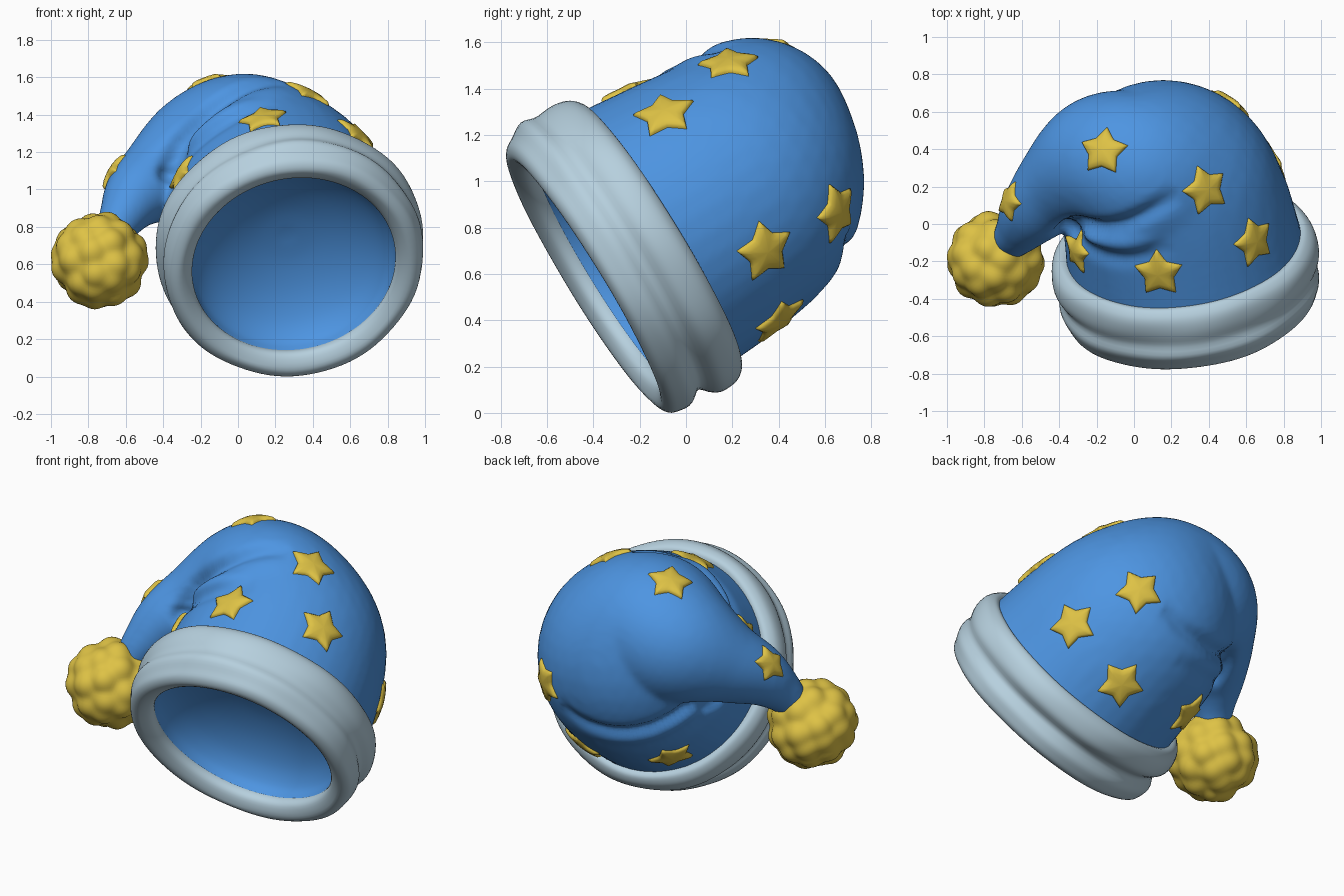
import bpy, bmesh, math
from mathutils import Vector, Matrix
from mathutils.bvhtree import BVHTree
from mathutils.kdtree import KDTree

if "Cube" in bpy.data.objects:
    bpy.data.objects.remove(bpy.data.objects["Cube"])


def material(name, color):
    m = bpy.data.materials.new(name)
    m.use_nodes = True
    m.diffuse_color = (*color, 1)
    bsdf = next(n for n in m.node_tree.nodes if n.type == 'BSDF_PRINCIPLED')
    bsdf.inputs["Base Color"].default_value = (*color, 1)
    bsdf.inputs["Roughness"].default_value = 0.7
    return m


BLUE = material("blue felt", (0.075, 0.30, 0.76))
GOLD = material("gold felt", (0.73, 0.54, 0.06))
GREY = material("pale grey fleece", (0.47, 0.63, 0.73))

# Opening of the hat: centre, axis and local frame
CENTRE = Vector((0.28, -0.25, 0.68))
AXIS = Vector((-0.12, 0.85, 0.52)).normalized()
FRAME = Matrix.Translation(CENTRE) @ AXIS.to_track_quat('Z', 'Y').to_matrix().to_4x4()


def spline(points, steps):
    """Smooth curve through points of any dimension."""
    p = [Vector(q) for q in points]
    p = [2 * p[0] - p[1]] + p + [2 * p[-1] - p[-2]]
    out = []
    for a, b, c, d in zip(p, p[1:], p[2:], p[3:]):
        for i in range(steps):
            t = i / steps
            out.append(0.5 * (2 * b + (c - a) * t + (2 * a - 5 * b + 4 * c - d) * t**2
                              + (3 * b - a - 3 * c + d) * t**3))
    return out + [p[-2]]


def finish(bm, name, mat):
    mesh = bpy.data.meshes.new(name)
    bm.to_mesh(mesh)
    bm.free()
    mesh.materials.clear()
    mesh.materials.append(mat)
    mesh.shade_smooth()
    obj = bpy.data.objects.new(name, mesh)
    bpy.context.collection.objects.link(obj)
    return obj


def bridge(bm, rings):
    for r0, r1 in zip(rings, rings[1:]):
        for i in range(len(r0)):
            j = (i + 1) % len(r0)
            bm.faces.new((r0[i], r1[i], r1[j], r0[j]))


def lathe(name, profile, mat, shape=None, segments=96):
    """Turn (height, radius) points around the hat axis."""
    bm = bmesh.new()
    rings = []
    for h, r in spline(profile, 4):
        ring = []
        for i in range(segments):
            a = math.tau * i / segments
            rr = max(0, r + (shape(h, r, a) if shape else 0))
            ring.append(bm.verts.new(FRAME @ Vector((rr * math.cos(a), rr * math.sin(a), h))))
        rings.append(ring)
    bridge(bm, rings)
    bmesh.ops.remove_doubles(bm, verts=bm.verts[:], dist=0.0005)
    return finish(bm, name, mat)


# Hat body: spheres along the drooping spine and the folds, fused into one skin
spine = [(0.28, -0.21, 0.71, 0.64), (0.225, 0.06, 0.87, 0.61), (0.165, 0.20, 0.98, 0.57),
         (0.03, 0.285, 1.185, 0.435), (-0.16, 0.325, 1.17, 0.365), (-0.38, 0.215, 1.075, 0.25),
         (-0.53, 0.075, 0.98, 0.18), (-0.61, -0.03, 0.87, 0.13), (-0.66, -0.09, 0.78, 0.10)]
upper_fold = [(-0.27, 0.10, 1.20, 0.04), (-0.18, 0.09, 1.34, 0.08), (-0.02, 0.11, 1.46, 0.09),
              (0.14, 0.17, 1.50, 0.08), (0.28, 0.25, 1.48, 0.03)]
lower_fold = [(-0.30, 0.02, 1.14, 0.04), (-0.20, -0.05, 1.26, 0.07), (-0.02, -0.08, 1.38, 0.08),
              (0.15, -0.02, 1.44, 0.06), (0.28, 0.04, 1.45, 0.02)]
bm = bmesh.new()
for path in (spine, upper_fold, lower_fold):
    for x, y, z, r in spline(path, 11):
        bmesh.ops.create_icosphere(bm, subdivisions=4 if r > 0.15 else 3, radius=r,
                                   matrix=Matrix.Translation((x, y, z)))
blank = finish(bm, "hat_blank", BLUE)
remesh = blank.modifiers.new("fuse", 'REMESH')
remesh.mode = 'VOXEL'
remesh.voxel_size = 0.018
soften = blank.modifiers.new("soften", 'SMOOTH')
soften.factor = 0.5
soften.iterations = 6
bpy.context.view_layer.update()
fused = bpy.data.meshes.new_from_object(blank.evaluated_get(bpy.context.evaluated_depsgraph_get()))
bpy.data.objects.remove(blank)
bm = bmesh.new()
bm.from_mesh(fused)


# Creases pressed into the skin around the inside of the bend
def crease(points, depth, width):
    skin = BVHTree.FromBMesh(bm)
    path = [skin.find_nearest(p)[0] for p in spline(points, 10)]
    tree = KDTree(len(path))
    for i, p in enumerate(path):
        tree.insert(p, i)
    tree.balance()
    bm.normal_update()
    moves = []
    for v in bm.verts:
        _, i, dist = tree.find(v.co)
        if dist < 3 * width:
            taper = math.sin(math.pi * i / (len(path) - 1)) ** 0.6 if 0 < i < len(path) - 1 else 0
            moves.append((v, v.normal * depth * taper * math.exp(-(dist / width) ** 2)))
    for v, move in moves:
        v.co -= move
    for _ in range(2):
        bmesh.ops.smooth_vert(bm, verts=[v for v, _ in moves], factor=0.5,
                              use_axis_x=True, use_axis_y=True, use_axis_z=True)


crease([(0.24, 0.17, 1.56), (0.10, 0.09, 1.53), (-0.05, 0.02, 1.46), (-0.20, 0.01, 1.34),
        (-0.29, 0.06, 1.18), (-0.35, 0.22, 0.98), (-0.30, 0.40, 0.87), (-0.05, 0.57, 0.73),
        (0.20, 0.66, 0.72), (0.36, 0.66, 0.80)], 0.065, 0.05)
crease([(0.20, -0.11, 1.45), (0.05, -0.17, 1.40), (-0.15, -0.16, 1.28), (-0.30, -0.06, 1.13),
        (-0.36, 0.10, 0.95), (-0.28, 0.30, 0.78), (-0.05, 0.48, 0.62), (0.20, 0.57, 0.58)], 0.025, 0.05)

# Cut the front open inside the brim
bmesh.ops.bisect_plane(bm, geom=bm.verts[:] + bm.edges[:] + bm.faces[:],
                       plane_co=CENTRE, plane_no=AXIS, clear_inner=True)
surface = BVHTree.FromBMesh(bm)
finish(bm, "hat_body", BLUE)

# Lining: a shallow dish set just behind the rim
lathe("lining", [(-0.13, 0.555), (-0.06, 0.535), (0.02, 0.46), (0.09, 0.33), (0.135, 0.17), (0.15, 0)], BLUE)


# Brim: two soft rolls, grooved at the bottom and full at the top
def groove(h, r, a):
    if r < 0.61:
        return 0
    low = 0.5 - 0.5 * math.sin(a)
    dip = math.exp(-((h + 0.045) / 0.045) ** 2)
    swell = math.exp(-((h + 0.09) / 0.06) ** 2)
    wobble = 0.003 * math.sin(5 * a + 9 * h) + 0.002 * math.sin(9 * a - 14 * h)
    return wobble - dip * (0.012 + 0.043 * low) + 0.03 * swell * (1 - low) ** 3


lathe("brim", [(-0.04, 0.61), (-0.09, 0.575), (-0.14, 0.549), (-0.185, 0.56), (-0.22, 0.62),
               (-0.2, 0.67), (-0.15, 0.69), (-0.08, 0.705), (0, 0.715), (0.06, 0.718),
               (0.11, 0.71), (0.145, 0.69), (0.168, 0.655), (0.155, 0.61)], GREY, groove)


# Puffy stars laid onto the hat surface
def star(name, position, size=0.142):
    at, normal, _, _ = surface.find_nearest(Vector(position))
    up = (AXIS - normal * AXIS.dot(normal)).normalized()
    side = up.cross(normal)
    corners = []
    for k in range(10):
        a, r = math.pi / 2 + k * math.pi / 5, size * (0.6 if k % 2 else 1)
        corners.append(Vector((r * math.cos(a), r * math.sin(a))))
    outline = [corners[k].lerp(corners[(k + 1) % 10], t / 4) for k in range(10) for t in range(4)]
    bm = bmesh.new()
    rings = []
    for scale, height in ((1, -0.02), (0.98, 0.008), (0.88, 0.018), (0.6, 0.023), (0.3, 0.025), (0.05, 0.026)):
        ring = []
        for p in outline:
            spot = surface.find_nearest(at + (side * p.x + up * p.y) * scale)[0]
            ring.append(bm.verts.new(spot + normal * height))
        rings.append(ring)
    bridge(bm, rings)
    bm.faces.new(rings[-1])
    bmesh.ops.recalc_face_normals(bm, faces=bm.faces[:])
    finish(bm, name, GOLD)


spots = [(0.13, -0.27, 1.39), (0.67, -0.10, 1.32), (0.40, 0.18, 1.54), (-0.15, 0.38, 1.53),
         (0.80, 0.38, 0.68), (0.50, 0.64, 0.87), (0.43, 0.40, 0.40), (-0.10, 0.30, 0.48)]
for i, spot in enumerate(spots):
    star(f"star_{i + 1}", spot)
star("fold_star", (-0.33, -0.15, 1.09), 0.125)
star("tail_star", (-0.66, 0.12, 1.09), 0.12)

# Pompom covered in rounded tufts
bm = bmesh.new()
bmesh.ops.create_icosphere(bm, subdivisions=5, radius=1)
tufts = []
for i in range(42):
    z, a = 1 - (2 * i + 1) / 42, i * math.pi * (3 - math.sqrt(5)) + 0.25 * math.sin(5 * i)
    s = math.sqrt(1 - z * z)
    tufts.append(Vector((s * math.cos(a), s * math.sin(a), z)))
for v in bm.verts:
    d = v.co.normalized()
    near = min((d - t).length for t in tufts)
    v.co = d * (0.268 - 0.036 * min(1, (near / 0.35) ** 2))
for _ in range(3):
    bmesh.ops.smooth_vert(bm, verts=bm.verts[:], factor=0.5, use_axis_x=True, use_axis_y=True, use_axis_z=True)
bmesh.ops.translate(bm, verts=bm.verts[:], vec=(-0.74, -0.19, 0.62))
finish(bm, "pompom", GOLD)
